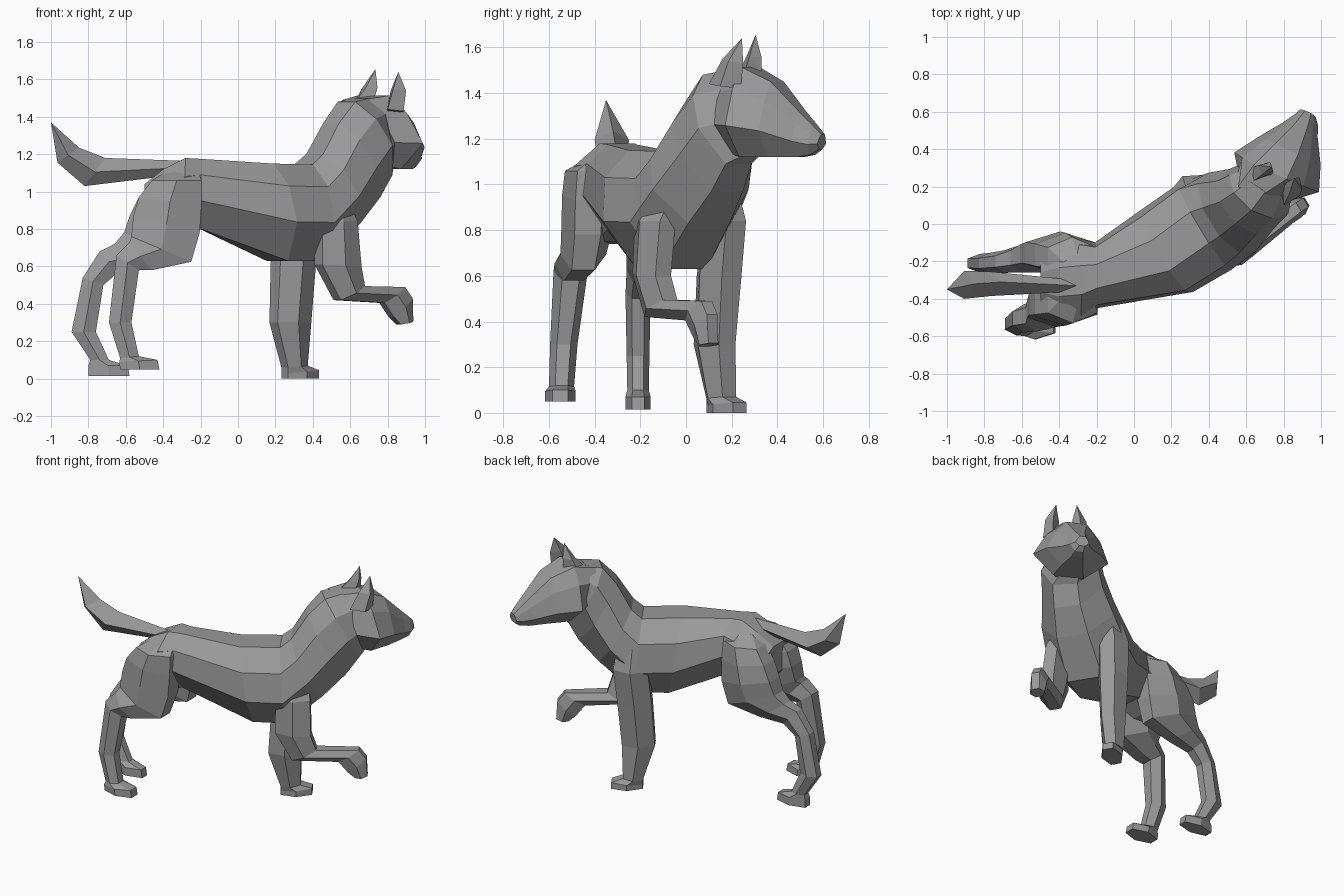
import bpy, bmesh, math
from mathutils import Vector

fur = bpy.data.materials.new("grey fur")
fur.diffuse_color = (0.32, 0.32, 0.32, 1)

# Half cross-sections: (position from first to second end, share of half-width)
BODY = [(0, .36), (.23, .88), (.6, 1), (1, .43)]
HEAD = [(0, .38), (.25, .72), (.65, 1), (1, .4)]
LIMB = [(0, .5), (.5, 1), (1, .5)]
DIAMOND = [(0, 0), (.5, 1), (1, 0)]


def loft(name, profile, rings):
    """Skin rings given as (end a, end b, yaw in degrees, half-width)."""
    bm = bmesh.new()
    loops = []
    for a, b, yaw, w in rings:
        a, b, r = Vector(a), Vector(b), math.radians(yaw)
        side = Vector((math.sin(r), -math.cos(r), 0))
        pts = [a.lerp(b, t) + side * w * k for t, k in profile]
        pts += [a.lerp(b, t) - side * w * k for t, k in reversed(profile)]
        loops.append([bm.verts.new(p) for p in pts])
    n = len(loops[0])
    for p, q in zip(loops, loops[1:]):
        for i in range(n):
            j = (i + 1) % n
            bm.faces.new((p[i], p[j], q[j], q[i]))
    bm.faces.new(loops[0])
    bm.faces.new(loops[-1])
    bmesh.ops.remove_doubles(bm, verts=bm.verts, dist=0.0005)
    bmesh.ops.recalc_face_normals(bm, faces=bm.faces)
    me = bpy.data.meshes.new(name)
    bm.to_mesh(me)
    bm.free()
    me.materials.append(fur)
    ob = bpy.data.objects.new(name, me)
    bpy.context.collection.objects.link(ob)
    return ob


def hind_leg(name, rows):
    """Rows: front x, z, back x, z, y, half-width."""
    return loft(name, LIMB, [((xf, y, zf), (xb, y, zb), 0, w)
                             for xf, zf, xb, zb, y, w in rows])


# Torso and neck, turning from the hips towards the head
torso = loft("body", BODY, [
    ((-.50, -.31, 1.04), (-.50, -.31, .84), 0, .15),
    ((-.40, -.31, 1.12), (-.42, -.31, .74), 0, .215),
    ((-.28, -.30, 1.18), (-.30, -.30, .75), 0, .215),
    ((-.20, -.28, 1.175), (-.20, -.27, .80), 3, .175),
    ((.14, -.17, 1.15), (.21, -.12, .63), 31, .26),
    ((.35, -.02, 1.145), (.40, -.01, .63), 31, .27),
    ((.41, .01, 1.20), (.60, .10, .83), 31, .245),
    ((.50, .06, 1.37), (.71, .18, .97), 36, .20),
    ((.58, .12, 1.48), (.77, .23, 1.09), 45, .185),
    ((.66, .20, 1.50), (.78, .29, 1.13), 55, .14)])

# Head with wide cheeks and tapering muzzle
head = loft("head", HEAD, [
    ((.61, .17, 1.49), (.74, .22, 1.14), 60, .16),
    ((.73, .28, 1.515), (.78, .275, 1.12), 65, .25),
    ((.815, .40, 1.45), (.845, .39, 1.12), 65, .18),
    ((.885, .51, 1.32), (.895, .50, 1.12), 65, .10),
    ((.915, .565, 1.26), (.925, .555, 1.13), 65, .068),
    ((.93, .60, 1.22), (.93, .59, 1.155), 65, .045)])

# Ears
left_ear = loft("left_ear", DIAMOND, [
    ((.72, .33, 1.46), (.61, .21, 1.46), 65, .055),
    ((.73, .33, 1.56), (.68, .26, 1.55), 65, .045),
    ((.735, .305, 1.655), (.735, .305, 1.655), 65, 0)])
right_ear = loft("right_ear", DIAMOND, [
    ((.88, .24, 1.42), (.80, .10, 1.44), 65, .05),
    ((.885, .25, 1.53), (.83, .16, 1.55), 65, .045),
    ((.857, .245, 1.64), (.857, .245, 1.64), 65, 0)])

# Tail with upturned tip
tail = loft("tail", DIAMOND, [
    ((-.30, -.33, 1.165), (-.32, -.33, 1.09), 0, .03),
    ((-.71, -.31, 1.18), (-.82, -.33, 1.03), 0, .065),
    ((-.85, -.32, 1.235), (-.965, -.33, 1.155), 0, .075),
    ((-1.0, -.35, 1.37), (-1.0, -.35, 1.37), 0, 0)])

# Raised right front leg
right_fore = loft("right_front_leg", LIMB, [
    ((.56, -.02, .99), (.43, -.10, .99), 31, .06),
    ((.62, -.08, .84), (.43, -.19, .84), 31, .08),
    ((.64, -.10, .60), (.43, -.20, .61), 31, .08),
    ((.66, -.07, .495), (.53, -.15, .42), 31, .075),
    ((.88, .09, .49), (.77, .02, .405), 31, .055),
    ((.92, .115, .43), (.82, .055, .33), 31, .055),
    ((.925, .12, .305), (.86, .08, .29), 31, .05)])

# Standing left front leg
left_fore = loft("left_front_leg", LIMB, [
    ((.40, .19, .99), (.23, .09, .99), 31, .08),
    ((.41, .22, .84), (.21, .12, .84), 31, .10),
    ((.39, .20, .60), (.20, .09, .60), 31, .10),
    ((.37, .18, .30), (.19, .07, .30), 31, .085),
    ((.355, .19, .07), (.25, .12, .06), 31, .07),
    ((.415, .235, .045), (.25, .12, .03), 31, .07),
    ((.415, .235, 0), (.25, .12, 0), 31, .07)])

# Hind legs: thigh, hock, shank and paw
right_hind = hind_leg("right_hind_leg", [
    (-.22, 1.13, -.38, 1.11, -.36, .06),
    (-.195, 1.06, -.46, 1.06, -.42, .11),
    (-.195, .93, -.53, .97, -.425, .118),
    (-.205, .78, -.56, .87, -.43, .115),
    (-.25, .625, -.57, .76, -.45, .10),
    (-.46, .58, -.58, .73, -.49, .085),
    (-.53, .58, -.65, .66, -.505, .075),
    (-.57, .30, -.69, .30, -.535, .06),
    (-.53, .12, -.63, .11, -.545, .055),
    (-.43, .10, -.635, .09, -.55, .067),
    (-.42, .05, -.63, .05, -.55, .067)])
left_hind = hind_leg("left_hind_leg", [
    (-.22, 1.13, -.38, 1.11, -.23, .06),
    (-.20, 1.06, -.46, 1.06, -.18, .11),
    (-.20, .93, -.53, .97, -.165, .118),
    (-.21, .78, -.58, .87, -.155, .115),
    (-.25, .63, -.61, .78, -.16, .10),
    (-.48, .585, -.66, .72, -.18, .08),
    (-.64, .57, -.74, .68, -.20, .06),
    (-.72, .50, -.83, .54, -.21, .055),
    (-.76, .25, -.89, .25, -.21, .05),
    (-.69, .10, -.79, .10, -.21, .047),
    (-.59, .07, -.80, .07, -.21, .055),
    (-.58, .015, -.80, .015, -.21, .055)])

# Weld all parts into one continuous skin
parts = [head, left_ear, right_ear, tail,
         right_fore, left_fore, right_hind, left_hind]
for part in parts:
    mod = torso.modifiers.new("weld " + part.name, 'BOOLEAN')
    mod.operation, mod.solver, mod.object = 'UNION', 'EXACT', part
graph = bpy.context.evaluated_depsgraph_get()
skin = bpy.data.meshes.new_from_object(torso.evaluated_get(graph))
torso.modifiers.clear()
torso.data = skin
for part in parts:
    bpy.data.objects.remove(part)
